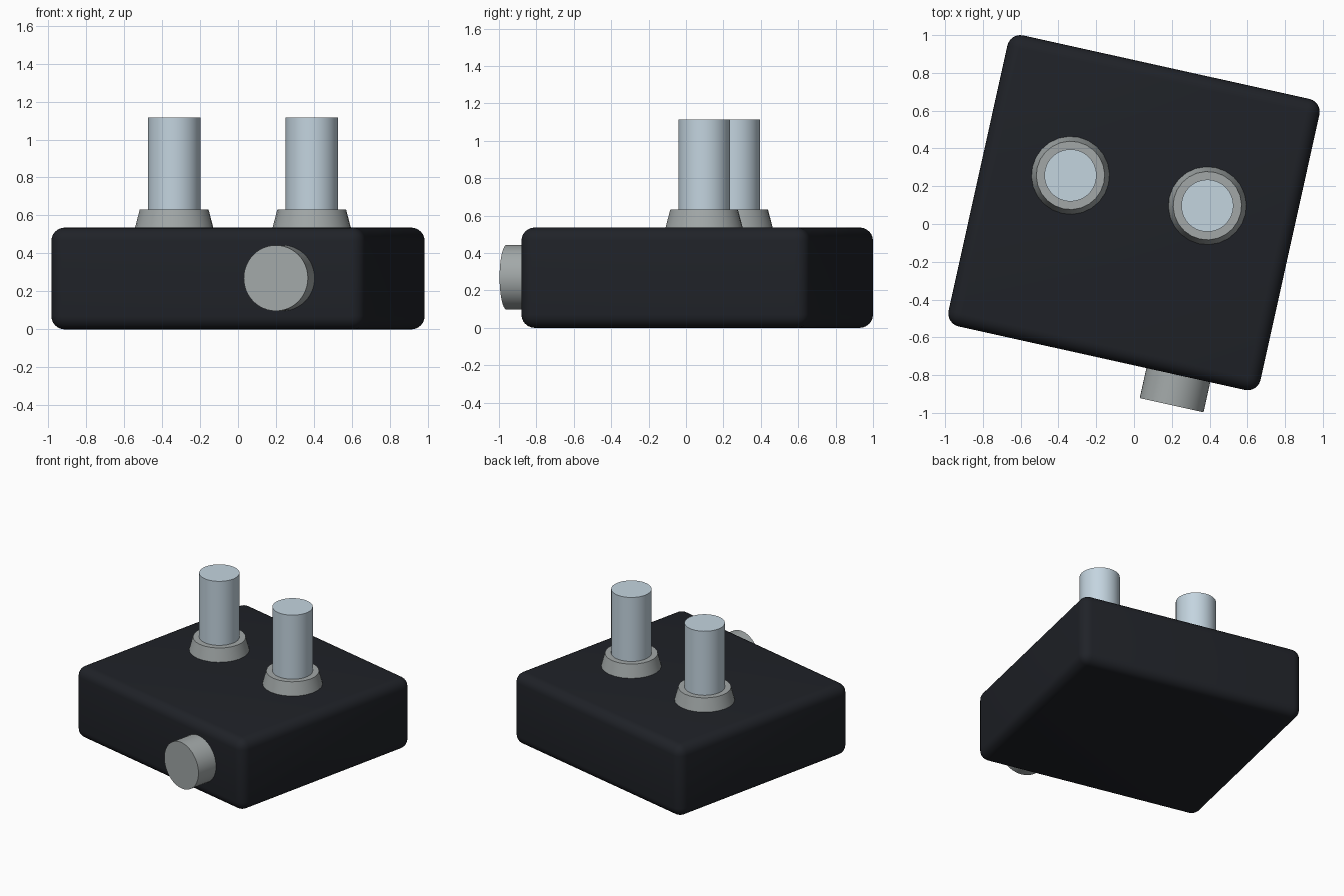
import bpy, math
from mathutils import Matrix

if "Cube" in bpy.data.objects:
    bpy.data.objects.remove(bpy.data.objects["Cube"])

# whole model is turned slightly about z
FRAME = Matrix.Translation((0, 0.06, 0)) @ Matrix.Rotation(math.radians(-12.5), 4, 'Z')


def material(name, rgb):
    m = bpy.data.materials.new(name)
    m.diffuse_color = (*rgb, 1)
    m.use_nodes = True
    m.node_tree.nodes["Principled BSDF"].inputs["Base Color"].default_value = m.diffuse_color
    return m


black = material("black_plastic", (0.014, 0.016, 0.021))
steel = material("pale_steel", (0.55, 0.66, 0.74))
grey = material("grey_metal", (0.36, 0.39, 0.39))


def finish(ob, name, mat, angle=40):
    ob.name = name
    ob.data.materials.append(mat)
    bpy.ops.object.shade_smooth_by_angle(angle=math.radians(angle))
    ob.matrix_world = FRAME @ ob.matrix_basis
    return ob


def round_part(name, r1, r2, start, length, mat, sides, forward=False):
    """Cylinder or cone running up from start, or towards the front."""
    x, y, z = start
    loc = (x, y - length / 2, z) if forward else (x, y, z + length / 2)
    rot = (math.pi / 2, 0, 0) if forward else (0, 0, 0)
    bpy.ops.mesh.primitive_cone_add(vertices=sides, radius1=r1, radius2=r2,
                                    depth=length, location=loc, rotation=rot)
    ob = bpy.context.object
    bpy.context.view_layer.update()
    return finish(ob, name, mat)


# rounded box body
bpy.ops.mesh.primitive_cube_add(size=1, location=(0, 0, 0.268))
body = bpy.context.object
body.scale = (1.692, 1.578, 0.536)
bpy.ops.object.transform_apply(location=False, rotation=False, scale=True)
bevel = body.modifiers.new("rounding", 'BEVEL')
bevel.width = 0.07
bevel.segments = 6
bpy.ops.object.modifier_apply(modifier="rounding")
finish(body, "body", black)

# two upright pegs with tapered collars
for side, sx in (("left", -1), ("right", 1)):
    x = sx * 0.371
    round_part(side + "_collar", 0.208, 0.181, (x, 0.12, 0.53), 0.102, grey, 24)
    round_part(side + "_peg", 0.138, 0.138, (x, 0.12, 0.53), 0.585, steel, 48)

# round plug on the front face
round_part("front_plug", 0.173, 0.173, (0.415, -0.72, 0.27), 0.232, grey, 48, forward=True)
